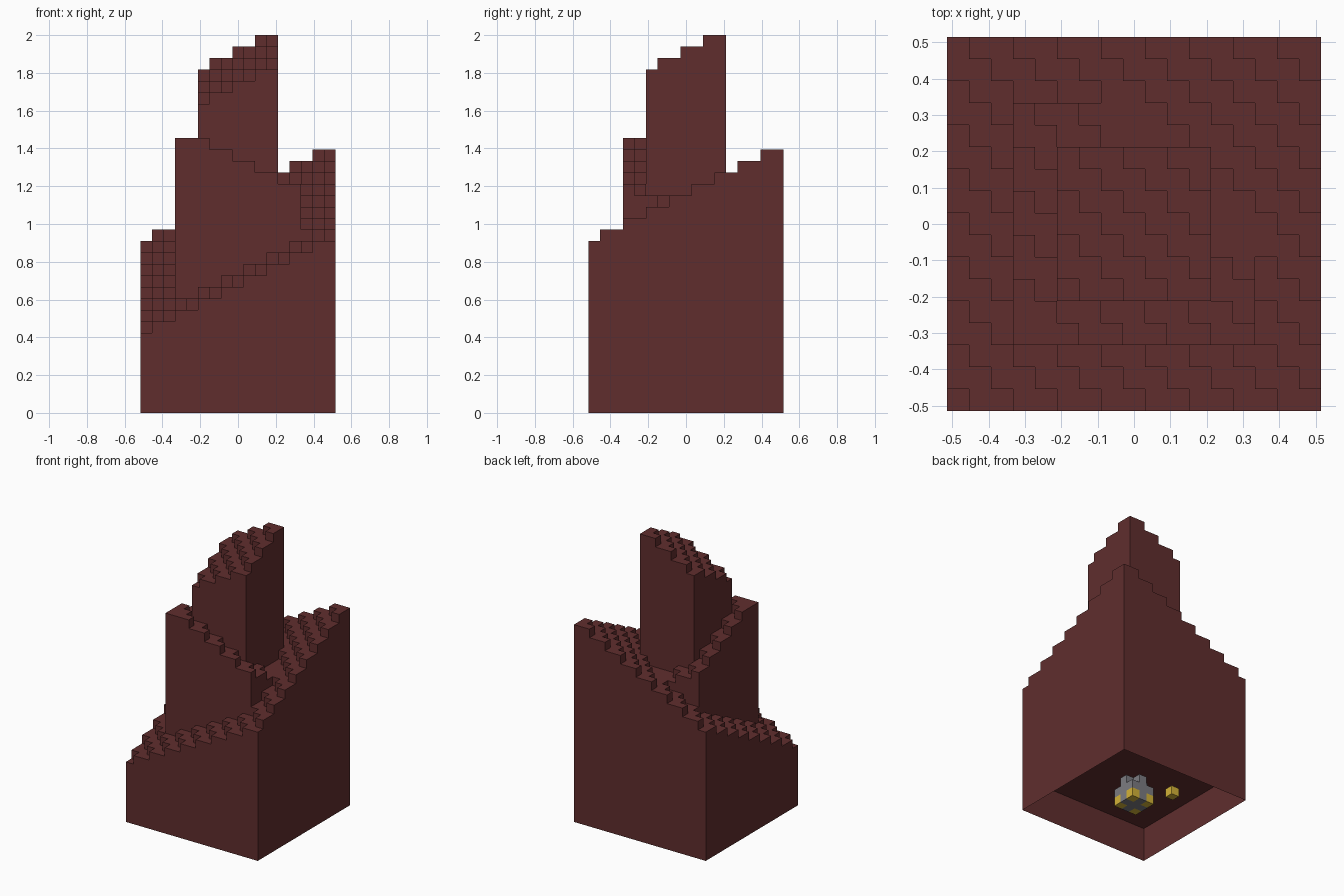
import bpy
import bmesh
from mathutils import Matrix, Vector

V = 2 / 33          # edge of one block
N = 17              # blocks along each side of the footprint

cube = bpy.data.objects.get("Cube")
if cube:
    bpy.data.objects.remove(cube, do_unlink=True)


def material(name, rgb):
    m = bpy.data.materials.new(name)
    m.use_nodes = True
    color = (*rgb, 1)
    m.diffuse_color = color
    m.node_tree.nodes["Principled BSDF"].inputs["Base Color"].default_value = color
    return m


maroon = material("maroon brick", (0.117, 0.027, 0.027))
yellow = material("yellow", (0.66, 0.45, 0.04))
grey = material("grey stone", (0.2, 0.2, 0.22))


def finish(name, bm, mat):
    bmesh.ops.remove_doubles(bm, verts=bm.verts, dist=V / 100)
    mesh = bpy.data.meshes.new(name)
    bm.to_mesh(mesh)
    bm.free()
    mesh.materials.append(mat)
    obj = bpy.data.objects.new(name, mesh)
    bpy.context.collection.objects.link(obj)
    return obj


def point(i, j, k):
    return Vector((i - N / 2, j - N / 2, k)) * V


def quad(bm, *corners):
    return bm.faces.new([bm.verts.new(point(*c)) for c in corners])


# Sloping height of each tier; the middle one falls the opposite way
def tier_at(i, j):
    s = i + j
    tier, height = "outer_tier", 7 + (s + 1) // 2
    if 3 <= min(i, j) and max(i, j) <= 13:
        middle = 24 - max(0, (s - 7) // 2)
        if middle > height:
            tier, height = "middle_tier", middle
    if 5 <= min(i, j) and max(i, j) <= 11:
        tier, height = "central_tower", 27 + (s - 9) // 2
    return tier, height


cells = {(i, j): tier_at(i, j) for i in range(N) for j in range(N)}

# Stepped tops, with walls down to each lower neighbour
for part in ("outer_tier", "middle_tier", "central_tower"):
    bm = bmesh.new()
    for (i, j), (tier, h) in cells.items():
        if tier != part:
            continue
        quad(bm, (i, j, h), (i + 1, j, h), (i + 1, j + 1, h), (i, j + 1, h))
        edges = {
            (0, -1): ((i, j), (i + 1, j)),
            (1, 0): ((i + 1, j), (i + 1, j + 1)),
            (0, 1): ((i + 1, j + 1), (i, j + 1)),
            (-1, 0): ((i, j + 1), (i, j)),
        }
        for (di, dj), (a, b) in edges.items():
            low = cells.get((i + di, j + dj), ("", 0))[1]
            if low < h:
                quad(bm, (*a, low), (*b, low), (*b, h), (*a, h))
    finish(part, bm, maroon)

# Underside: a rim one block wide around a shallow cavity
bm = bmesh.new()
floor = quad(bm, (0, 0, 0), (0, N, 0), (N, N, 0), (N, 0, 0))
bmesh.ops.inset_region(bm, faces=[floor], thickness=V, use_even_offset=True)
cavity = bmesh.ops.extrude_discrete_faces(bm, faces=[floor])["faces"][0]
bmesh.ops.translate(bm, verts=cavity.verts, vec=(0, 0, 4 * V))
finish("hollow_base", bm, maroon)


def blocks(name, places, mat):
    bm = bmesh.new()
    for i, j, k in places:
        center = point(i + 0.5, j + 0.5, k + 0.5)
        bmesh.ops.create_cube(bm, size=V, matrix=Matrix.Translation(center))
    finish(name, bm, mat)


# Small pedestal inside the cavity: yellow feet, grey body, cross-shaped top
C = N // 2
ring = [(x, y) for x in (-1, 0, 1) for y in (-1, 0, 1)]
feet = [(C + x, C + y, 0) for x, y in ring if x * y]
cross = [(C + x, C + y, k) for x, y in ring if not x * y for k in (0, 2)]
body = [(C + x, C + y, 1) for x, y in ring]
blocks("pedestal_feet", feet, yellow)
blocks("pedestal_body", cross + body, grey)
blocks("loose_block", [(C - 2, C + 4, 0)], yellow)
